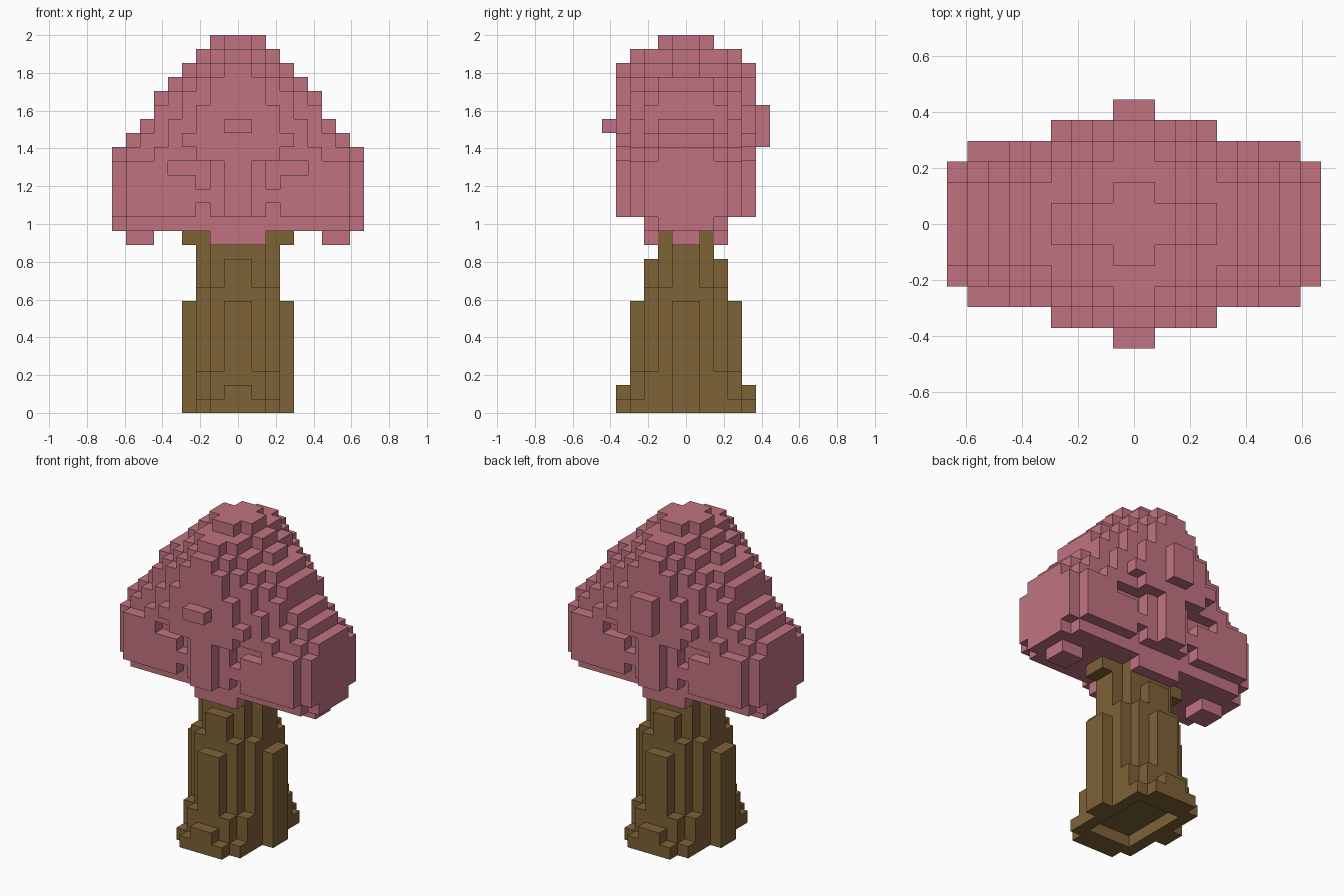
import bpy, bmesh, math
from mathutils import Vector

cube = bpy.data.objects.get("Cube")
if cube:
    bpy.data.objects.remove(cube, do_unlink=True)

U = 2 / 27  # edge of one block


def material(name, rgb):
    m = bpy.data.materials.new(name)
    m.use_nodes = True
    m.diffuse_color = (*rgb, 1)
    bsdf = m.node_tree.nodes["Principled BSDF"]
    bsdf.inputs["Base Color"].default_value = (*rgb, 1)
    bsdf.inputs["Roughness"].default_value = 0.9
    return m


def box(x0, x1, y0, y1, z0, z1):
    return {(x, y, z) for x in range(x0, x1) for y in range(y0, y1) for z in range(z0, z1)}


def slab(hx, hy, z0, z1):
    """Block centred on the vertical axis, given by half sizes."""
    return box(-hx, hx, -hy, hy, z0, z1)


def mirrored(x0, x1, y0, y1, z0, z1):
    """Block repeated on left, right, front and back."""
    cells = set()
    for a, b in ((x0, x1), (-x1, -x0)):
        for c, d in ((y0, y1), (-y1, -y0)):
            cells |= box(a, b, c, d, z0, z1)
    return cells


def union(slabs):
    return set().union(*(slab(*s) for s in slabs))


def build(name, cells, mat, hidden=frozenset()):
    """Skin the blocks with their exposed faces and merge flat areas."""
    bm = bmesh.new()
    verts = {}

    def vert(p):
        key = tuple(p)
        if key not in verts:
            verts[key] = bm.verts.new(Vector(p) * U)
        return verts[key]

    for c in sorted(cells):
        for axis in range(3):
            for side in (0, 1):
                n = list(c)
                n[axis] += 2 * side - 1
                if tuple(n) in cells or tuple(n) in hidden:
                    continue
                quad = []
                for i, j in ((0, 0), (1, 0), (1, 1), (0, 1)):
                    p = list(c)
                    p[axis] += side
                    p[(axis + 1) % 3] += i
                    p[(axis + 2) % 3] += j
                    quad.append(vert(p))
                bm.faces.new(quad if side else quad[::-1])
    bmesh.ops.dissolve_limit(bm, angle_limit=math.radians(1), verts=bm.verts[:], edges=bm.edges[:])
    mesh = bpy.data.meshes.new(name)
    bm.to_mesh(mesh)
    bm.free()
    mesh.materials.append(mat)
    obj = bpy.data.objects.new(name, mesh)
    bpy.context.collection.objects.link(obj)
    return obj


bark = material("brown bark", (0.209, 0.122, 0.037))
pink = material("pink foliage", (0.527, 0.171, 0.216))

# Trunk: stepped root flare, bark ribs and stubby top branches
trunk = union([
    (2, 5, 0, 1), (1, 5, 0, 2), (3, 4, 0, 1), (3, 3, 0, 3), (2, 4, 0, 3),
    (4, 1, 0, 8), (1, 4, 0, 8), (3, 2, 0, 9), (2, 3, 0, 9), (1, 3, 0, 11),
    (2, 2, 0, 13), (3, 1, 0, 13), (4, 1, 12, 13),
])
trunk -= slab(2, 3, 0, 1)  # recess under the base

# Crown: wide lower lobes stepping up to a small cap
crown = union([
    (2, 3, 12, 13),
    (9, 2, 13, 14), (8, 3, 13, 14),
    (9, 3, 14, 18), (8, 4, 14, 18),
    (9, 2, 18, 19), (8, 3, 18, 19), (6, 4, 18, 19),
    (8, 2, 19, 20), (7, 3, 19, 20), (5, 4, 19, 20),
    (7, 2, 20, 21), (6, 3, 20, 21), (5, 4, 20, 21),
    (6, 3, 21, 22), (4, 4, 21, 22),
    (6, 2, 22, 23), (5, 3, 22, 23), (4, 4, 22, 23),
    (5, 2, 23, 24), (4, 3, 23, 24), (3, 4, 23, 24),
    (4, 1, 24, 25), (3, 3, 24, 25), (2, 4, 24, 25),
    (3, 1, 25, 26), (2, 3, 25, 26), (1, 4, 25, 26),
    (2, 1, 26, 27), (1, 2, 26, 27),
])
# Gaps in the lower lobes
for gap in ((2, 3, 3, 4, 16, 18), (3, 5, 3, 4, 17, 18), (2, 3, 3, 4, 14, 15)):
    crown -= mirrored(*gap)
# Raised leaf mass on front and back, with a stem below
for hx, z0, z1 in ((1, 14, 18), (3, 18, 19), (4, 19, 20), (3, 20, 22), (2, 22, 24), (1, 24, 25)):
    crown |= mirrored(0, hx, 4, 5, z0, z1)
crown |= box(-1, 1, -6, -5, 20, 21)  # front bump
crown |= box(-1, 1, 5, 6, 19, 22)    # back bump
crown |= mirrored(6, 8, 0, 1, 12, 13)  # hanging tufts
crown -= trunk

build("trunk", trunk, bark, crown)
build("leaf_crown", crown, pink, trunk)
